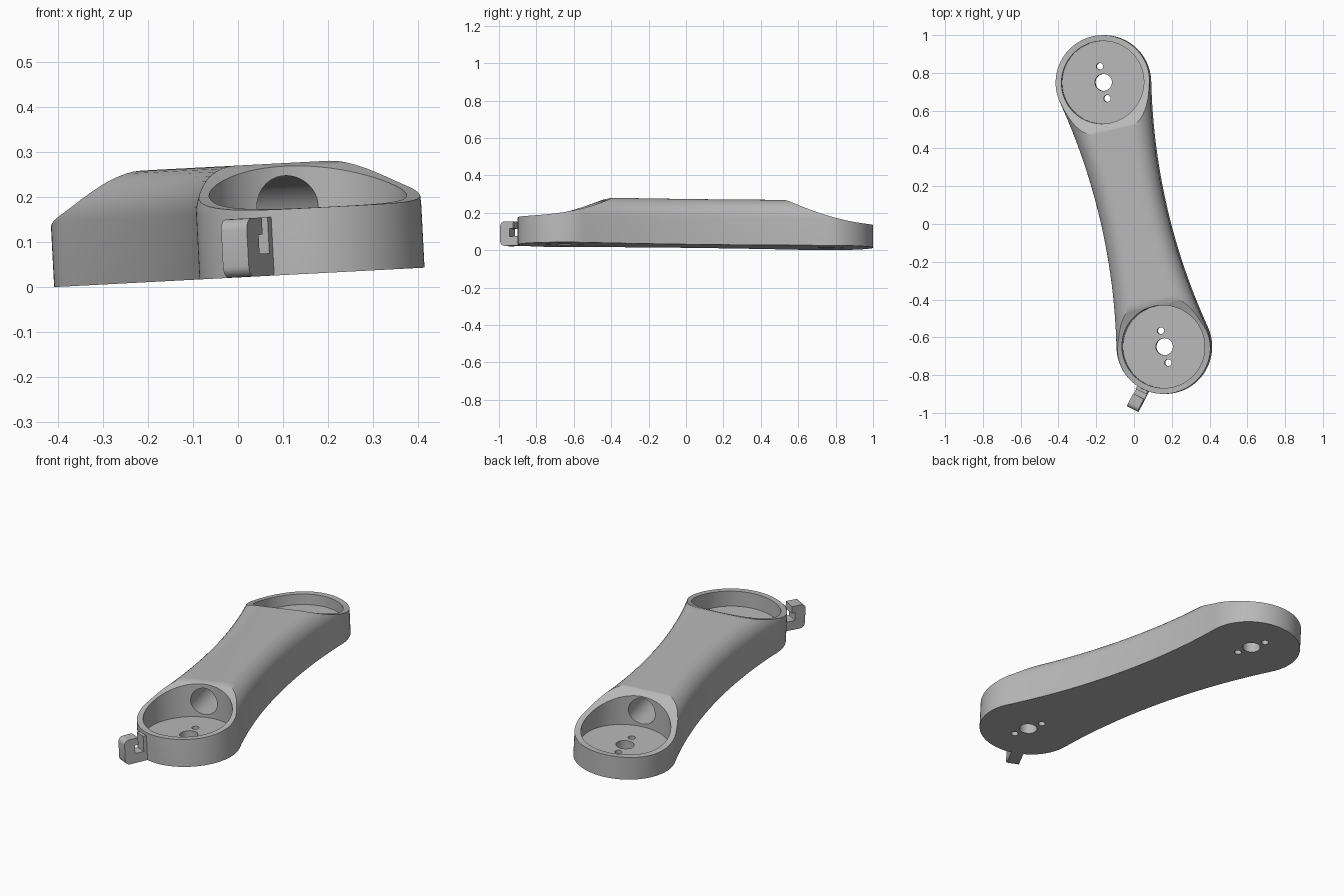
import bpy, bmesh, math
from mathutils import Matrix

old = bpy.data.objects.get("Cube")
if old:
    bpy.data.objects.remove(old, do_unlink=True)

# Main dimensions, with the arm lying along local y
HALF = 0.718        # distance from the middle to each disc centre
DISC_R = 0.25
WAIST = 0.177       # half width at the middle
HEIGHT = 0.248
FILLET = 0.105
SIDE_R = (HALF**2 + WAIST**2 - DISC_R**2) / (2 * (DISC_R - WAIST))
TILT = math.radians(3)
PLACE = (Matrix.Translation((0.003, 0.05, 0.0216)) @ Matrix.Rotation(-TILT, 4, 'Y')
         @ Matrix.Rotation(math.radians(13), 4, 'Z'))

grey = bpy.data.materials.new("light_grey")
grey.use_nodes = True
colour = (0.48, 0.48, 0.48, 1)
grey.diffuse_color = colour
grey.node_tree.nodes["Principled BSDF"].inputs["Base Color"].default_value = colour


def loft(name, rings):
    """Closed solid through a stack of equal rings."""
    bm = bmesh.new()
    loops = [[bm.verts.new(p) for p in ring] for ring in rings]
    for low, high in zip(loops, loops[1:]):
        for i in range(len(low)):
            j = (i + 1) % len(low)
            bm.faces.new((low[i], low[j], high[j], high[i]))
    bm.faces.new(loops[0])
    bm.faces.new(loops[-1])
    bmesh.ops.recalc_face_normals(bm, faces=bm.faces)
    mesh = bpy.data.meshes.new(name)
    bm.to_mesh(mesh)
    bm.free()
    mesh.materials.append(grey)
    obj = bpy.data.objects.new(name, mesh)
    bpy.context.collection.objects.link(obj)
    return obj


def circle(radius, sides):
    angles = [2 * math.pi * i / sides for i in range(sides)]
    return [(radius * math.cos(a), radius * math.sin(a)) for a in angles]


def upright_hole(name, radius, y, low, high, sides):
    return loft(name, [[(u, y + v, z) for u, v in circle(radius, sides)]
                       for z in (low, high)])


def outline(inset, z):
    """Two discs joined by tangent concave sides, offset inwards."""
    side_x = WAIST + SIDE_R
    lean = math.atan2(HALF, side_x)
    pi = math.pi
    arcs = [(0, HALF, DISC_R - inset, -lean, pi + lean, 64),
            (-side_x, 0, SIDE_R + inset, lean, -lean, 24),
            (0, -HALF, DISC_R - inset, pi - lean, 2 * pi + lean, 64),
            (side_x, 0, SIDE_R + inset, pi + lean, pi - lean, 24)]
    return [(cx + r * math.cos(a0 + (a1 - a0) * i / n),
             cy + r * math.sin(a0 + (a1 - a0) * i / n), z)
            for cx, cy, r, a0, a1, n in arcs for i in range(n)]


# Arm body with rounded upper edges
rings = [outline(0, 0)]
for i in range(11):
    a = math.pi / 2 * i / 10
    rings.append(outline(FILLET * (1 - math.cos(a)), HEIGHT - FILLET * (1 - math.sin(a))))
arm = loft("arm_body", rings)

# Cutters for each end: scooped top, round pocket, bolt holes
cutters = []
for end, rise in ((-1, (0.172, 0.217, 0.45)), (1, (0.146, 0.245, 0.596))):
    cy = end * HALF
    steps = [-0.3 + 0.62 * i / 24 for i in range(25)]
    profile = [(d, rise[0] + rise[1] * d + rise[2] * d * d) for d in steps]
    profile += [(steps[-1], 0.5), (steps[0], 0.5)]
    cutters.append(loft("scoop_cutter", [[(x, cy - end * d, z) for d, z in profile]
                                         for x in (-0.4, 0.4)]))
    cutters.append(upright_hole("pocket_cutter", 0.219, cy, 0.065, 0.6, 96))
    for offset, radius in ((0, 0.045), (0.087, 0.018), (-0.087, 0.018)):
        cutters.append(upright_hole("hole_cutter", radius, cy + offset, -0.1, 0.12, 32))
# Cable tunnel between the pockets
cutters.append(loft("tunnel_cutter", [[(u, y, 0.15 + v) for u, v in circle(0.07, 48)]
                                      for y in (0.07 - HALF, HALF - 0.07)]))

bpy.context.view_layer.objects.active = arm
for cutter in cutters:
    mod = arm.modifiers.new("cut", 'BOOLEAN')
    mod.operation = 'DIFFERENCE'
    mod.solver = 'EXACT'
    mod.object = cutter
    bpy.ops.object.modifier_apply(modifier=mod.name)
    bpy.data.objects.remove(cutter, do_unlink=True)

# Cable hook on the front disc: radial profile with rounded outer corners
profile = [(0.24, 0), (0.24, 0.13), (0.266, 0.13), (0.266, 0.05), (0.314, 0.05),
           (0.314, 0.092), (0.294, 0.092), (0.294, 0.13)]
for corner_z, first in ((0.105, 90), (0.025, 0)):
    for i in range(6):
        a = math.radians(first - 18 * i)
        profile.append((0.345 + 0.025 * math.cos(a), corner_z + 0.025 * math.sin(a)))
hook = loft("cable_hook", [[(r, w, z) for r, z in profile] for w in (-0.032, 0.032)])
hook.data.transform(Matrix.Translation((0, -HALF, 0))
                    @ Matrix.Rotation(math.radians(-130), 4, 'Z'))

# Place and shade
for obj in (arm, hook):
    obj.data.transform(PLACE)
    bpy.ops.object.select_all(action='DESELECT')
    obj.select_set(True)
    bpy.context.view_layer.objects.active = obj
    bpy.ops.object.shade_smooth_by_angle(angle=math.radians(30))
